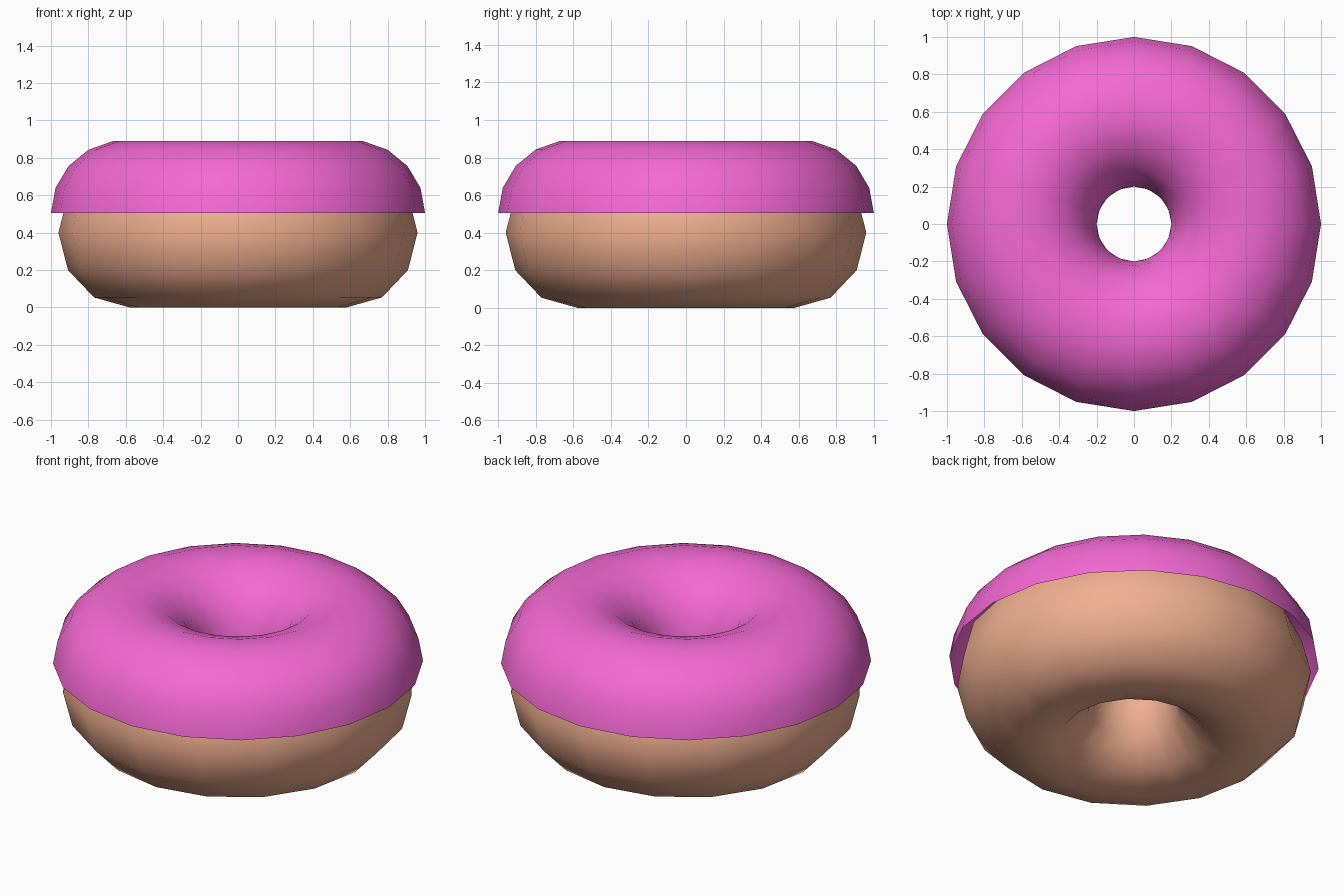
import bpy, bmesh
from math import pi, sin, cos

if "Cube" in bpy.data.objects:
    bpy.data.objects.remove(bpy.data.objects["Cube"])


def ring_section(centre, height, rx, rz, start, end, steps):
    """Points (radius, z) along an elliptical tube section."""
    angles = [start + (end - start) * i / steps for i in range(steps + 1)]
    return [(centre + rx * cos(a), height + rz * sin(a)) for a in angles]


def revolve(name, section, sides, closed, colour):
    """Sweep a section around z into a smooth ring."""
    bm = bmesh.new()
    loops = []
    for i in range(sides):
        a = 2 * pi * i / sides
        loops.append([bm.verts.new((r * cos(a), r * sin(a), z)) for r, z in section])
    n = len(section)
    for i in range(sides):
        p, q = loops[i], loops[(i + 1) % sides]
        for j in range(n if closed else n - 1):
            k = (j + 1) % n
            bm.faces.new((p[j], q[j], q[k], p[k])).smooth = True
    mesh = bpy.data.meshes.new(name)
    bm.to_mesh(mesh)
    bm.free()
    mat = bpy.data.materials.new(name + "_colour")
    mat.diffuse_color = (*colour, 1)
    mat.use_nodes = True
    mat.node_tree.nodes["Principled BSDF"].inputs["Base Color"].default_value = mat.diffuse_color
    mesh.materials.append(mat)
    obj = bpy.data.objects.new(name, mesh)
    bpy.context.collection.objects.link(obj)
    return obj


# Dough: full low-poly ring
dough_section = ring_section(0.58, 0.40, 0.38, 0.40, 0, 2 * pi, 12)[:-1]
revolve("dough", dough_section, 16, True, (0.87, 0.43, 0.28))

# Icing: open half shell draped over the top
icing_section = ring_section(0.60, 0.505, 0.40, 0.39, 0, pi, 9)
revolve("icing", icing_section, 20, False, (0.91, 0.14, 0.66))
